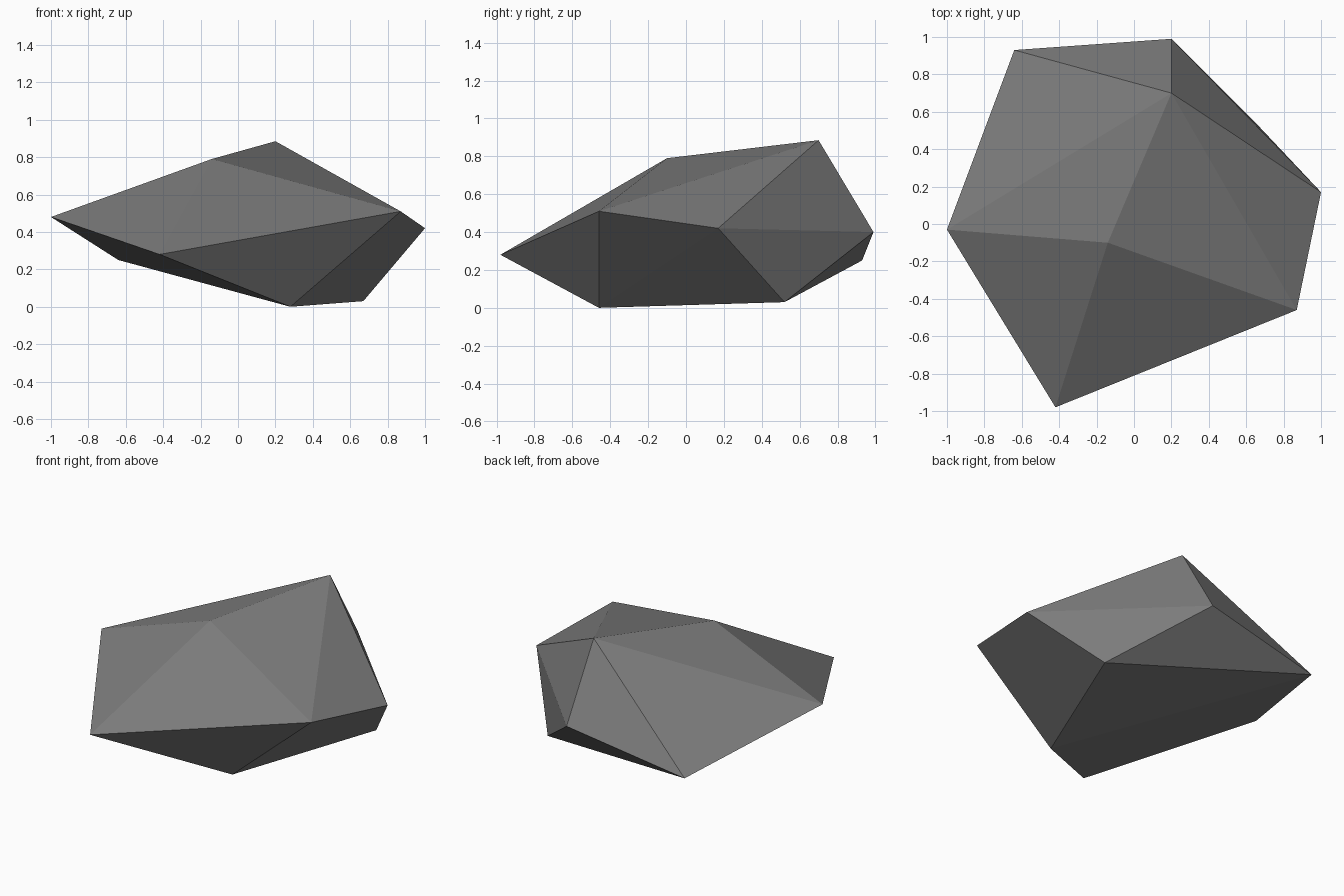
import bpy
import bmesh

# Remove the default cube
default_cube = bpy.data.objects.get("Cube")
if default_cube:
    bpy.data.objects.remove(default_cube, do_unlink=True)


def make_material(name, colour):
    material = bpy.data.materials.new(name)
    material.use_nodes = True
    material.diffuse_color = colour
    shader = material.node_tree.nodes["Principled BSDF"]
    shader.inputs["Base Color"].default_value = colour
    shader.inputs["Roughness"].default_value = 0.9
    return material


def make_boulder(name, corners, material):
    """Wrap a faceted convex skin around the given corners."""
    bm = bmesh.new()
    for corner in corners:
        bm.verts.new(corner)
    bmesh.ops.convex_hull(bm, input=bm.verts)
    bmesh.ops.recalc_face_normals(bm, faces=bm.faces)
    for face in bm.faces:
        face.smooth = False
    mesh = bpy.data.meshes.new(name)
    bm.to_mesh(mesh)
    bm.free()
    mesh.materials.append(material)
    boulder = bpy.data.objects.new(name, mesh)
    bpy.context.collection.objects.link(boulder)
    return boulder


# Corners of the rock: crown, widest rim, and the edge it rests on
crown = [(0.2, 0.7, 0.885), (-0.14, -0.1, 0.79)]
rim = [
    (-1, -0.03, 0.48),
    (-0.64, 0.93, 0.25),
    (0.2, 0.99, 0.4),
    (1, 0.17, 0.42),
    (0.87, -0.46, 0.51),
    (-0.42, -0.98, 0.28),
]
base = [(0.28, -0.46, 0), (0.67, 0.52, 0.03)]

stone_grey = make_material("stone grey", (0.2, 0.2, 0.2, 1))
make_boulder("rock", crown + rim + base, stone_grey)
